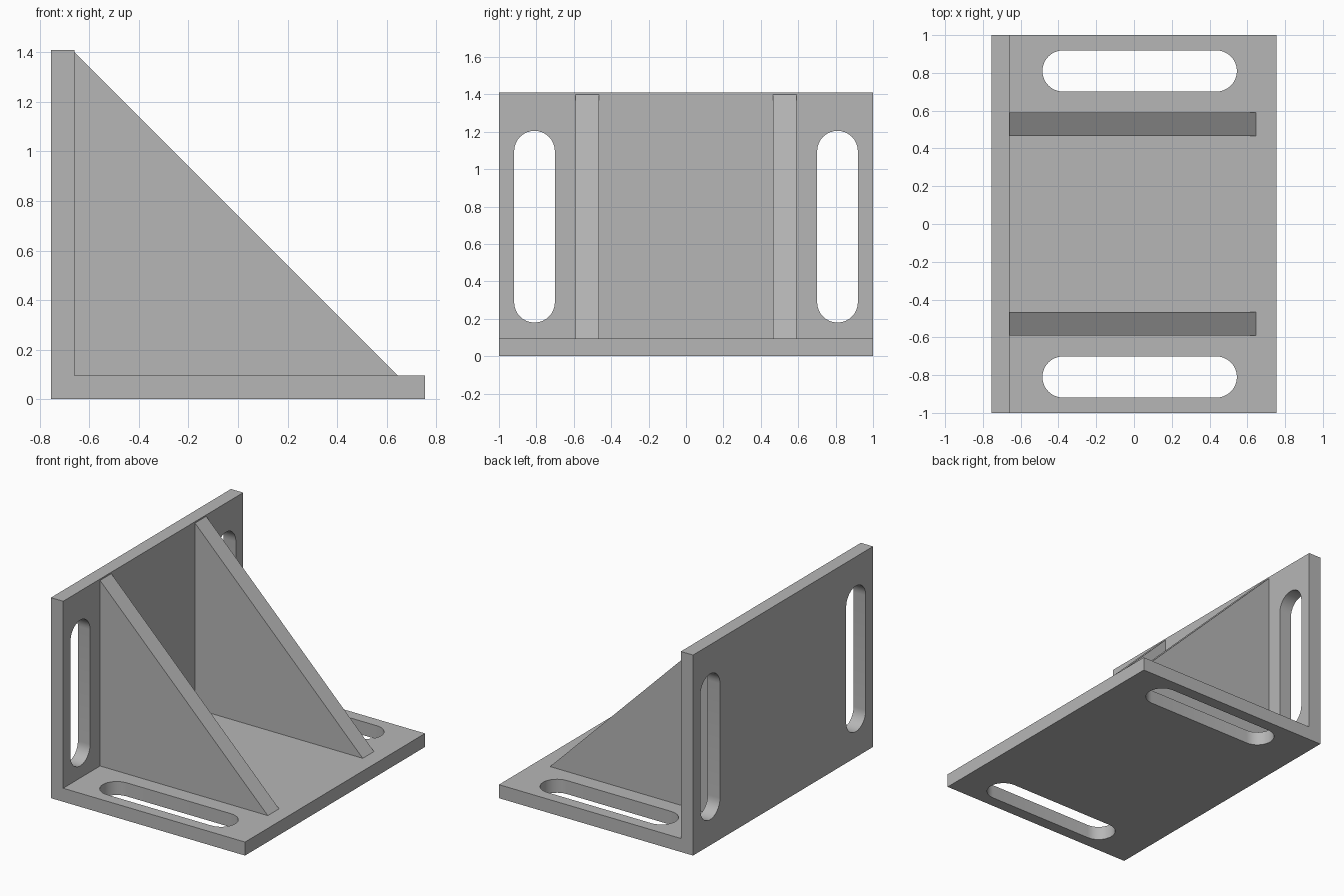
import bpy
import bmesh
import math
from mathutils import Vector

if "Cube" in bpy.data.objects:
    bpy.data.objects.remove(bpy.data.objects["Cube"])

# Main dimensions
HALF_X, HALF_Y, HEIGHT, THICK = 0.755, 1.0, 1.41, 0.095
INNER_X = -HALF_X + THICK
SLOT_Y, SLOT_R = 0.81, 0.109

steel = bpy.data.materials.new("plain_grey")
steel.use_nodes = True
grey = (0.47, 0.47, 0.47, 1)
steel.diffuse_color = grey
steel.node_tree.nodes["Principled BSDF"].inputs["Base Color"].default_value = grey


def prism(name, outline, sweep):
    """Solid made by sweeping a flat outline along a vector."""
    bm = bmesh.new()
    face = bm.faces.new([bm.verts.new(p) for p in outline])
    swept = bmesh.ops.extrude_face_region(bm, geom=[face])["geom"]
    verts = [v for v in swept if isinstance(v, bmesh.types.BMVert)]
    bmesh.ops.translate(bm, verts=verts, vec=Vector(sweep))
    bmesh.ops.recalc_face_normals(bm, faces=bm.faces)
    mesh = bpy.data.meshes.new(name)
    bm.to_mesh(mesh)
    bm.free()
    mesh.materials.append(steel)
    obj = bpy.data.objects.new(name, mesh)
    bpy.context.collection.objects.link(obj)
    return obj


def slot_outline(low, high, steps=16):
    """Rounded slot as (along, across) pairs."""
    points = []
    for centre, start in ((high - SLOT_R, -0.5), (low + SLOT_R, 0.5)):
        for i in range(steps + 1):
            a = math.pi * (start + i / steps)
            points.append((centre + SLOT_R * math.cos(a), SLOT_R * math.sin(a)))
    return points


# L-shaped plate: base and upright wall
profile = [(-HALF_X, 0), (HALF_X, 0), (HALF_X, THICK),
           (INNER_X, THICK), (INNER_X, HEIGHT), (-HALF_X, HEIGHT)]
plate = prism("angle_plate", [(x, -HALF_Y, z) for x, z in profile],
              (0, 2 * HALF_Y, 0))

# Mounting slots through base and wall on both sides
for side in (-1, 1):
    base_cut = prism("base_slot_cutter",
                     [(a, side * SLOT_Y + b, -0.1) for a, b in slot_outline(-0.485, 0.545)],
                     (0, 0, 0.3))
    wall_cut = prism("wall_slot_cutter",
                     [(-HALF_X - 0.1, side * SLOT_Y + b, a) for a, b in slot_outline(0.18, 1.205)],
                     (0.3, 0, 0))
    for cutter in (base_cut, wall_cut):
        cutter.hide_render = True
        mod = plate.modifiers.new("slot", 'BOOLEAN')
        mod.operation = 'DIFFERENCE'
        mod.solver = 'EXACT'
        mod.object = cutter
        bpy.context.view_layer.objects.active = plate
        bpy.ops.object.modifier_apply(modifier=mod.name)
        bpy.data.objects.remove(cutter)

# Smooth slot ends, sharp corners
bpy.ops.object.select_all(action='DESELECT')
plate.select_set(True)
bpy.context.view_layer.objects.active = plate
bpy.ops.object.shade_smooth_by_angle(angle=math.radians(30))

# Triangular stiffening ribs
for name, y in (("right_rib", -0.59), ("left_rib", 0.465)):
    corners = [(INNER_X, THICK), (0.645, THICK), (INNER_X, 1.4)]
    prism(name, [(x, y, z) for x, z in corners], (0, 0.125, 0))
